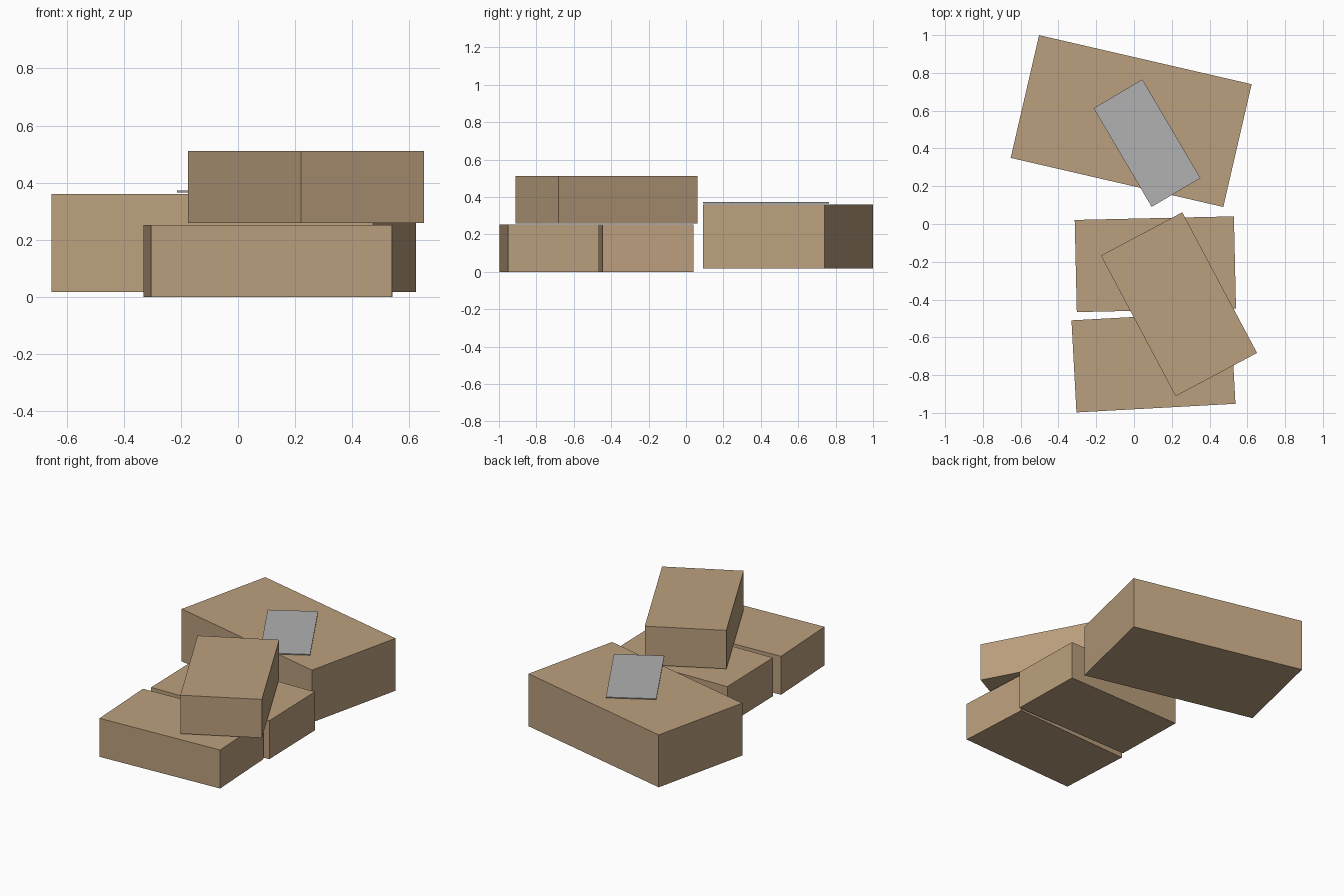
import bpy
from math import radians

cube = bpy.data.objects.get("Cube")
if cube:
    bpy.data.objects.remove(cube, do_unlink=True)


def material(name, colour):
    mat = bpy.data.materials.new(name)
    mat.use_nodes = True
    mat.diffuse_color = colour
    mat.node_tree.nodes["Principled BSDF"].inputs["Base Color"].default_value = colour
    return mat


def box(name, centre, size, bottom, angle, mat):
    """Upright box resting at the height bottom, turned about z."""
    width, depth, height = size
    bpy.ops.mesh.primitive_cube_add(size=1)
    obj = bpy.context.object
    obj.name = name
    obj.scale = size
    bpy.ops.object.transform_apply(location=False, rotation=False, scale=True)
    obj.location = (*centre, bottom + height / 2)
    obj.rotation_euler.z = radians(angle)
    obj.data.materials.append(mat)
    return obj


cardboard = material("cardboard tan", (0.50, 0.35, 0.209, 1))
paper = material("paper grey", (0.44, 0.44, 0.44, 1))

# Three equal small cartons: two on the floor, one lying across them
small = (0.843, 0.488, 0.252)
box("front_carton", (0.103, -0.731), small, 0.0, 3.1, cardboard)
box("middle_carton", (0.113, -0.213), small, 0.0, 1.3, cardboard)
box("stacked_carton", (0.238, -0.425), small, 0.259, -62, cardboard)

# Large carton behind, with a loose sheet on its lid
box("large_carton", (-0.015, 0.545), (1.155, 0.667, 0.343), 0.017, -13, cardboard)
box("paper_sheet", (0.069, 0.428), (0.606, 0.3, 0.006), 0.366, -59.5, paper)
